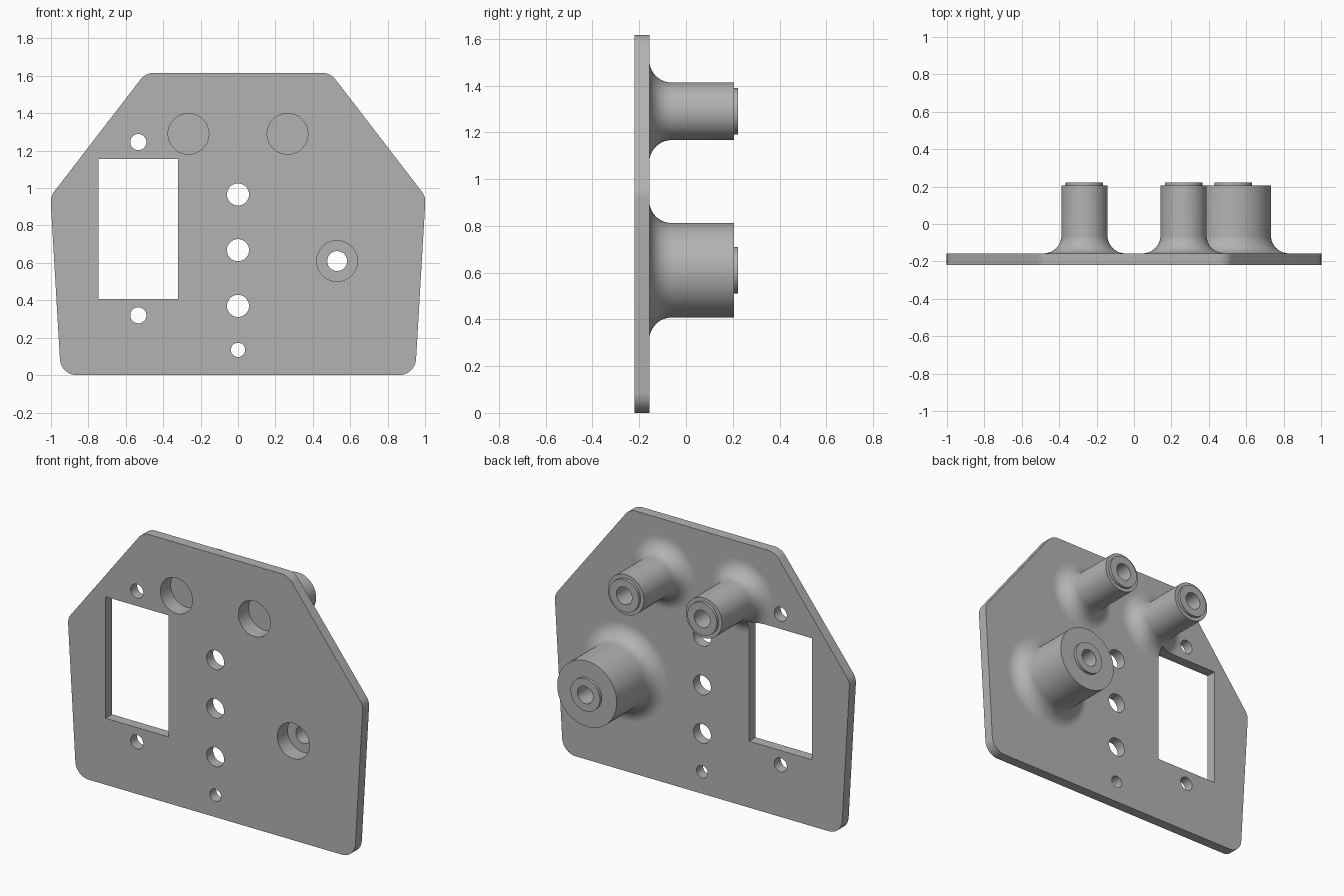
import bpy, bmesh, math
from mathutils import Vector, Matrix

if "Cube" in bpy.data.objects:
    bpy.data.objects.remove(bpy.data.objects["Cube"])

FRONT, BACK = -0.22, -0.157      # plate faces
TOP, LIP = 0.205, 0.222          # boss shoulder and raised lip
SEG = 64

grey = bpy.data.materials.new("plain grey")
grey.use_nodes = True
grey.diffuse_color = (0.45, 0.45, 0.45, 1)
grey.node_tree.nodes["Principled BSDF"].inputs["Base Color"].default_value = grey.diffuse_color


def make(name, bm):
    bmesh.ops.recalc_face_normals(bm, faces=bm.faces)
    mesh = bpy.data.meshes.new(name)
    bm.to_mesh(mesh)
    bm.free()
    mesh.materials.append(grey)
    ob = bpy.data.objects.new(name, mesh)
    bpy.context.collection.objects.link(ob)
    return ob


def prism(name, outline, y0, y1):
    """Extrude an x-z outline along y."""
    bm = bmesh.new()
    face = bm.faces.new([bm.verts.new((x, y0, z)) for x, z in outline])
    ext = bmesh.ops.extrude_face_region(bm, geom=[face])["geom"]
    verts = [v for v in ext if isinstance(v, bmesh.types.BMVert)]
    bmesh.ops.translate(bm, vec=(0, y1 - y0, 0), verts=verts)
    return make(name, bm)


def circle(x, z, r):
    return [(x + r * math.cos(2 * math.pi * i / SEG), z + r * math.sin(2 * math.pi * i / SEG))
            for i in range(SEG)]


def rounded(corners, r, steps=10):
    """Round every corner of a convex outline."""
    pts = []
    for i, c in enumerate(corners):
        p = Vector(c)
        a = (Vector(corners[i - 1]) - p).normalized()
        b = (Vector(corners[(i + 1) % len(corners)]) - p).normalized()
        half = a.angle(b) / 2
        centre = p + (a + b).normalized() * r / math.sin(half)
        start = p + a * r / math.tan(half) - centre
        end = p + b * r / math.tan(half) - centre
        for k in range(steps + 1):
            d = start.lerp(end, k / steps).normalized() * r
            pts.append(tuple(centre + d))
    return pts


def boss(name, x, z, r, fillet=0.096, steps=14):
    """Revolve a flared post with a raised lip about the y axis."""
    prof = [(0, BACK - 0.03), (r + fillet, BACK - 0.03)]
    for k in range(steps + 1):
        t = math.pi / 2 * k / steps
        prof.append((r + fillet * (1 - math.sin(t)), BACK + fillet * (1 - math.cos(t))))
    prof += [(r, TOP), (0.1, TOP), (0.1, LIP), (0, LIP)]
    bm = bmesh.new()
    vs = [bm.verts.new((x + pr, y, z)) for pr, y in prof]
    edges = [bm.edges.new(pair) for pair in zip(vs, vs[1:])]
    bmesh.ops.spin(bm, geom=vs + edges, cent=(x, 0, z), axis=(0, 1, 0),
                   angle=2 * math.pi, steps=SEG, use_duplicate=False)
    bmesh.ops.remove_doubles(bm, verts=bm.verts, dist=1e-5)
    return make(name, bm)


def combine(target, tool, operation):
    """Apply a boolean and discard the tool object."""
    mod = target.modifiers.new(operation, 'BOOLEAN')
    mod.operation, mod.solver, mod.object = operation, 'EXACT', tool
    deps = bpy.context.evaluated_depsgraph_get()
    mesh = bpy.data.meshes.new_from_object(target.evaluated_get(deps))
    target.modifiers.clear()
    target.data = mesh
    bpy.data.objects.remove(tool)


# Plate with rounded corners
side = [(0.947, 0), (1.003, 0.955), (0.494, 1.616)]
corners = side + [(-x, z) for x, z in reversed(side)]
plate = prism("mounting_plate", rounded(corners, 0.09), FRONT, BACK)

# Flared bosses on the back
bosses = [(-0.265, 1.29, 0.123), (0.265, 1.29, 0.123), (0.53, 0.61, 0.202)]
for x, z, r in bosses:
    combine(plate, boss("boss", x, z, r), 'UNION')

# Bores and front counterbores
for x, z, r in bosses:
    combine(plate, prism("bore", circle(x, z, 0.053), -1, 1), 'DIFFERENCE')
    combine(plate, prism("counterbore", circle(x, z, 0.109), -1, FRONT + 0.1), 'DIFFERENCE')

# Window and plain holes
window = [(-0.747, 0.408), (-0.32, 0.408), (-0.32, 1.155), (-0.747, 1.155)]
combine(plate, prism("window", window, -1, 1), 'DIFFERENCE')
holes = [(0, z, 0.059) for z in (0.37, 0.668, 0.966)]
holes += [(0, 0.135, 0.038), (-0.533, 0.32, 0.043), (-0.533, 1.246, 0.043)]
for x, z, r in holes:
    combine(plate, prism("hole", circle(x, z, r), -1, 1), 'DIFFERENCE')

# Smooth round walls, flat plate faces
bpy.ops.object.select_all(action='DESELECT')
plate.select_set(True)
bpy.context.view_layer.objects.active = plate
bpy.ops.object.shade_smooth_by_angle(angle=math.radians(30))
for p in plate.data.polygons:
    if abs(p.normal.y) > 0.9995:
        p.use_smooth = False
